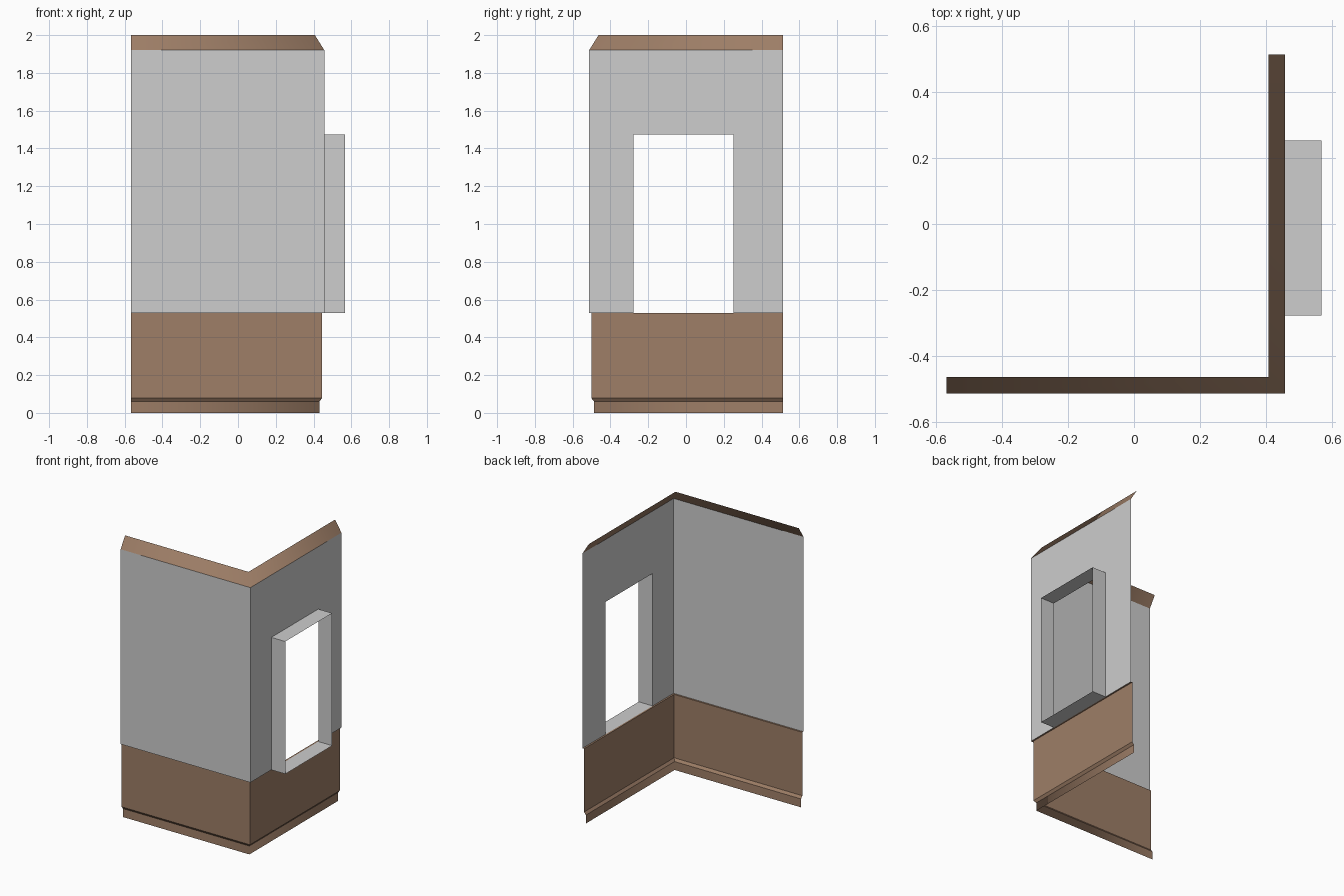
import bpy
import bmesh

if "Cube" in bpy.data.objects:
    bpy.data.objects.remove(bpy.data.objects["Cube"])

# Overall layout of the L-shaped wall
LEFT, CORNER, OUT = -0.567, 0.457, 0.567
FRONT, BACK = -0.513, 0.513
SILL, EAVE, TOP = 0.53, 1.92, 2.0
WIN_Y0, WIN_Y1, WIN_TOP = -0.277, 0.252, 1.475


def material(name, color):
    m = bpy.data.materials.new(name)
    m.diffuse_color = (*color, 1)
    m.use_nodes = True
    m.node_tree.nodes["Principled BSDF"].inputs["Base Color"].default_value = m.diffuse_color
    return m


plaster = material("grey_plaster", (0.61, 0.61, 0.61))
wood = material("brown_wood", (0.342, 0.209, 0.135))


def make_object(name, quads, mat, smooth=False):
    """Mesh from a list of quads, welded together."""
    bm = bmesh.new()
    for q in quads:
        bm.faces.new([bm.verts.new(p) for p in q])
    bmesh.ops.remove_doubles(bm, verts=bm.verts, dist=1e-5)
    for f in bm.faces:
        f.smooth = smooth
    me = bpy.data.meshes.new(name)
    bm.to_mesh(me)
    bm.free()
    me.materials.append(mat)
    ob = bpy.data.objects.new(name, me)
    bpy.context.collection.objects.link(ob)
    return ob


def corner_path(inset, z):
    """The L path, moved in from the outer wall face."""
    return [(LEFT, FRONT + inset, z), (CORNER - inset, FRONT + inset, z),
            (CORNER - inset, BACK, z)]


def sweep(name, profile, mat, smooth=False):
    """Sweep an (inset, z) profile, listed bottom to top, round the corner."""
    rows = [corner_path(*p) for p in profile]
    quads = [(a[i], a[i + 1], b[i + 1], b[i])
             for a, b in zip(rows, rows[1:]) for i in range(2)]
    return make_object(name, quads, mat, smooth)


# Wooden base, groove, lower panelling and top trim
sweep("base_board", [(0.026, 0), (0.026, 0.06)], wood, smooth=True)
sweep("base_groove", [(0.026, 0.06), (0.012, 0.078)], wood)
sweep("lower_panelling", [(0.012, 0.078), (0.012, SILL), (0, SILL)], wood)
sweep("top_trim", [(0, EAVE), (0.05, TOP)], wood, smooth=True)

# Plaster walls: plain front, side wall with an opening
quads = [((LEFT, FRONT, SILL), (CORNER, FRONT, SILL),
          (CORNER, FRONT, EAVE), (LEFT, FRONT, EAVE))]
ys = [FRONT, WIN_Y0, WIN_Y1, BACK]
zs = [SILL, WIN_TOP, EAVE]
for i in range(3):
    for j in range(2):
        if (i, j) != (1, 0):
            quads.append(((CORNER, ys[i], zs[j]), (CORNER, ys[i + 1], zs[j]),
                          (CORNER, ys[i + 1], zs[j + 1]), (CORNER, ys[i], zs[j + 1])))
make_object("plaster_walls", quads, plaster)

# Window surround: an open tunnel standing out from the side wall
ring = [(WIN_Y0, SILL), (WIN_Y1, SILL), (WIN_Y1, WIN_TOP), (WIN_Y0, WIN_TOP)]
quads = []
for (y0, z0), (y1, z1) in zip(ring, ring[1:] + ring[:1]):
    quads.append(((CORNER, y0, z0), (CORNER, y1, z1), (OUT, y1, z1), (OUT, y0, z0)))
make_object("window_surround", quads, plaster)
